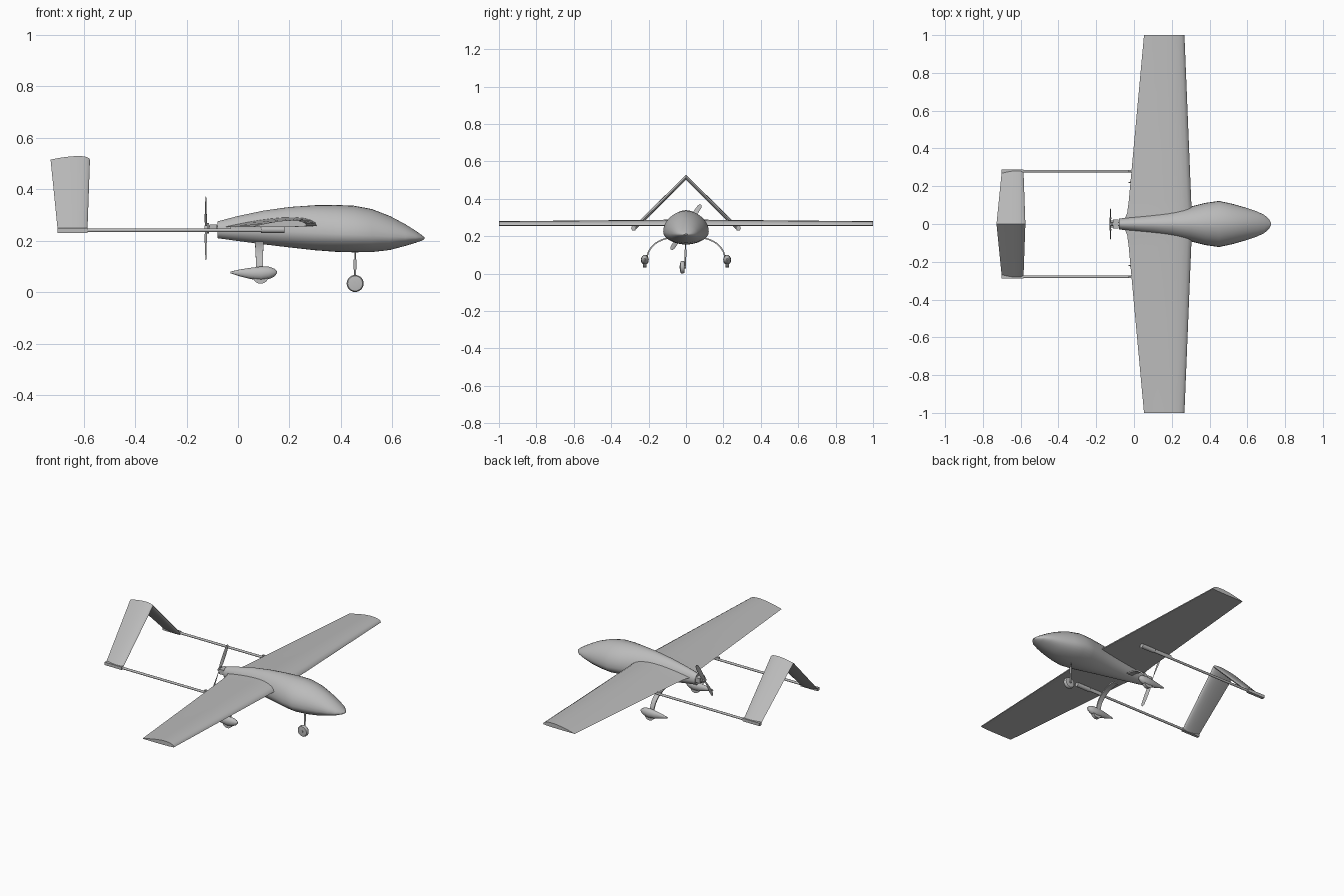
import bpy, bmesh, math
from mathutils import Vector, Matrix

cube = bpy.data.objects.get("Cube")
if cube:
    bpy.data.objects.remove(cube, do_unlink=True)

grey = bpy.data.materials.new("airframe grey")
grey.use_nodes = True
GREY = (0.5, 0.5, 0.5, 1)
grey.diffuse_color = GREY
grey.node_tree.nodes["Principled BSDF"].inputs["Base Color"].default_value = GREY


def finish(name, bm, angle=40):
    bmesh.ops.recalc_face_normals(bm, faces=bm.faces)
    mesh = bpy.data.meshes.new(name)
    bm.to_mesh(mesh)
    bm.free()
    mesh.materials.append(grey)
    ob = bpy.data.objects.new(name, mesh)
    bpy.context.collection.objects.link(ob)
    bpy.ops.object.select_all(action='DESELECT')
    ob.select_set(True)
    bpy.context.view_layer.objects.active = ob
    bpy.ops.object.shade_smooth_by_angle(angle=math.radians(angle))
    return ob


def loft(name, sections, angle=40):
    """Skin a list of equal closed rings and cap both ends."""
    bm = bmesh.new()
    rings = [[bm.verts.new(p) for p in s] for s in sections]
    for a, b in zip(rings, rings[1:]):
        for i in range(len(a)):
            j = (i + 1) % len(a)
            bm.faces.new((a[i], a[j], b[j], b[i]))
    bm.faces.new(rings[0])
    bm.faces.new(rings[-1])
    return finish(name, bm, angle)


def rod(name, a, b, r1, r2=None, sides=12):
    a, b = Vector(a), Vector(b)
    d = b - a
    bm = bmesh.new()
    m = Matrix.Translation((a + b) / 2) @ d.to_track_quat('Z', 'Y').to_matrix().to_4x4()
    bmesh.ops.create_cone(bm, cap_ends=True, segments=sides, radius1=r1,
                          radius2=r1 if r2 is None else r2, depth=d.length, matrix=m)
    return finish(name, bm)


def box(name, centre, size):
    bm = bmesh.new()
    bmesh.ops.create_cube(bm, size=1, matrix=Matrix.Translation(centre) @ Matrix.Diagonal((*size, 1)))
    return finish(name, bm)


def foil(n, upper, lower):
    """Airfoil outline as (chord fraction from the leading edge, height)."""
    def h(c):
        return 10 * (0.2969 * c ** 0.5 - 0.126 * c - 0.3516 * c**2 + 0.2843 * c**3 - 0.1036 * c**4)
    cs = [(1 - math.cos(math.pi * i / n)) / 2 for i in range(n + 1)]
    return ([(c, upper * h(c)) for c in reversed(cs)] +
            [(c, -lower * h(c)) for c in cs[1:-1]])


# Fuselage: x, bottom, widest height, top, half width
stations = [(-0.08, 0.21, 0.24, 0.275, 0.028), (0, 0.199, 0.24, 0.296, 0.04),
            (0.1, 0.186, 0.238, 0.317, 0.055), (0.2, 0.174, 0.235, 0.331, 0.072),
            (0.3, 0.163, 0.23, 0.338, 0.092), (0.38, 0.157, 0.226, 0.339, 0.112),
            (0.45, 0.155, 0.223, 0.336, 0.122), (0.52, 0.156, 0.22, 0.323, 0.107),
            (0.59, 0.164, 0.216, 0.296, 0.087), (0.65, 0.18, 0.213, 0.264, 0.067),
            (0.69, 0.192, 0.211, 0.239, 0.048), (0.715, 0.201, 0.21, 0.221, 0.025),
            (0.725, 0.207, 0.21, 0.213, 0.006)]
rings = []
for x, lo, mid, hi, w in stations:
    ring = []
    for k in range(32):
        t = 2 * math.pi * k / 32
        c, s = math.cos(t), math.sin(t)
        c = math.copysign(abs(c) ** 1.1, c)
        ring.append((x, w * c, mid + s * (hi - mid if s > 0 else mid - lo)))
    rings.append(ring)
loft("fuselage", rings)

# Wing: y, trailing edge, leading edge, thickness
half = [(0, -0.06, 0.312, 0.036), (0.06, -0.036, 0.308, 0.034),
        (0.12, -0.028, 0.303, 0.031), (1, 0.053, 0.267, 0.023)]
span = [(-y, a, b, t) for y, a, b, t in reversed(half[1:])] + half
loft("wing", [[(le - c * (le - te), y, 0.258 + z - 0.004 * c) for c, z in foil(12, t, 0.003)]
              for y, te, le, t in span])

# Inverted V tail, mitred at the apex
tail = []
for y, z, te, le, n in ((-0.28, 0.237, -0.70, -0.585, (-0.7, 0.7)),
                        (0, 0.515, -0.728, -0.575, (0, 1.4)),
                        (0.28, 0.237, -0.70, -0.585, (0.7, 0.7))):
    tail.append([(le - c * (le - te), y + h * n[0], z + h * n[1]) for c, h in foil(10, 0.01, 0.01)])
loft("v_tail", tail)

# Booms, their wing mounts and tail sleeves
for side, s in (("left", 1), ("right", -1)):
    y = s * 0.28
    rod(side + "_boom", (-0.70, y, 0.24), (0.12, y, 0.241), 0.007)
    rod(side + "_boom_mount", (0.09, y, 0.243), (0.18, y, 0.243), 0.013)
    box(side + "_boom_clamp", (0.03, y, 0.248), (0.12, 0.012, 0.016))
    box(side + "_tail_sleeve", (-0.643, y, 0.24), (0.115, 0.018, 0.018))

    # Main gear leg: a flat quarter-ellipse spring
    leg = []
    for k in range(11):
        t = math.pi / 2 * k / 10
        cy, cz = 0.06 + 0.148 * math.sin(t), 0.08 + 0.113 * math.cos(t)
        ny, nz = 0.004 * math.sin(t), 0.004 * math.cos(t)
        x0, x1 = 0.065 + 0.006 * k / 10, 0.1 - 0.004 * k / 10
        leg.append([(x, s * (cy + f * ny), cz + f * nz) for x, f in
                    ((x0, 1), (x1, 1), (x1, -1), (x0, -1))])
    loft(side + "_gear_leg", leg)

    # Teardrop wheel fairing and wheel
    pod = []
    for x, z, w, h in ((-0.03, 0.077, 0.002, 0.003), (0.01, 0.075, 0.009, 0.014),
                       (0.05, 0.073, 0.017, 0.022), (0.09, 0.073, 0.021, 0.027),
                       (0.12, 0.075, 0.019, 0.024), (0.14, 0.076, 0.013, 0.016),
                       (0.151, 0.077, 0.004, 0.004)):
        pod.append([(x, s * 0.22 + w * math.cos(a), z + h * math.sin(a))
                    for a in [math.pi * k / 8 for k in range(16)]])
    loft(side + "_wheel_fairing", pod)
    rod(side + "_main_wheel", (0.088, s * 0.22 - 0.01, 0.064), (0.088, s * 0.22 + 0.01, 0.064),
        0.031, sides=24)

# Nose gear: strut, sleeve, axle, wheel and hub
rod("nose_strut", (0.455, -0.003, 0.085), (0.455, -0.003, 0.17), 0.003)
rod("nose_strut_sleeve", (0.455, -0.003, 0.088), (0.455, -0.003, 0.128), 0.006)
rod("nose_fork", (0.455, -0.003, 0.09), (0.455, -0.003, 0.033), 0.004)
rod("nose_axle", (0.455, -0.036, 0.035), (0.455, 0.001, 0.035), 0.007)
tyre = [(-0.031, 0.022), (-0.03, 0.029), (-0.025, 0.033), (-0.013, 0.033), (-0.008, 0.029), (-0.007, 0.022)]
loft("nose_wheel", [[(0.455 + r * math.cos(a), y, 0.034 + r * math.sin(a))
                     for a in [math.pi * k / 14 for k in range(28)]] for y, r in tyre])

# Pusher engine
rod("engine_shaft", (-0.13, 0, 0.248), (-0.07, 0, 0.248), 0.011, sides=16)
box("engine_block", (-0.096, 0, 0.248), (0.03, 0.05, 0.03))
rod("engine_flange", (-0.12, 0, 0.248), (-0.113, 0, 0.248), 0.02, sides=16)

# Two-blade propeller, each blade twisted towards its tip
axis = Vector((0, 0.55, 0.835))
cross = Vector((0, 0.835, -0.55))
for name, d in (("upper_blade", 1), ("lower_blade", -1)):
    blade = []
    for r, chord, pitch in ((0.008, 0.008, 50), (0.04, 0.013, 38), (0.09, 0.014, 22), (0.13, 0.012, 14), (0.144, 0.006, 12)):
        p = math.radians(pitch)
        u = cross * d * math.cos(p) + Vector((1, 0, 0)) * math.sin(p) * 0.6
        v = Vector((0.002, 0, 0))
        mid = Vector((-0.125, 0, 0.248)) + axis * d * r
        blade.append([mid + u * chord, mid + v, mid - u * chord, mid - v])
    loft("propeller_" + name, blade)
